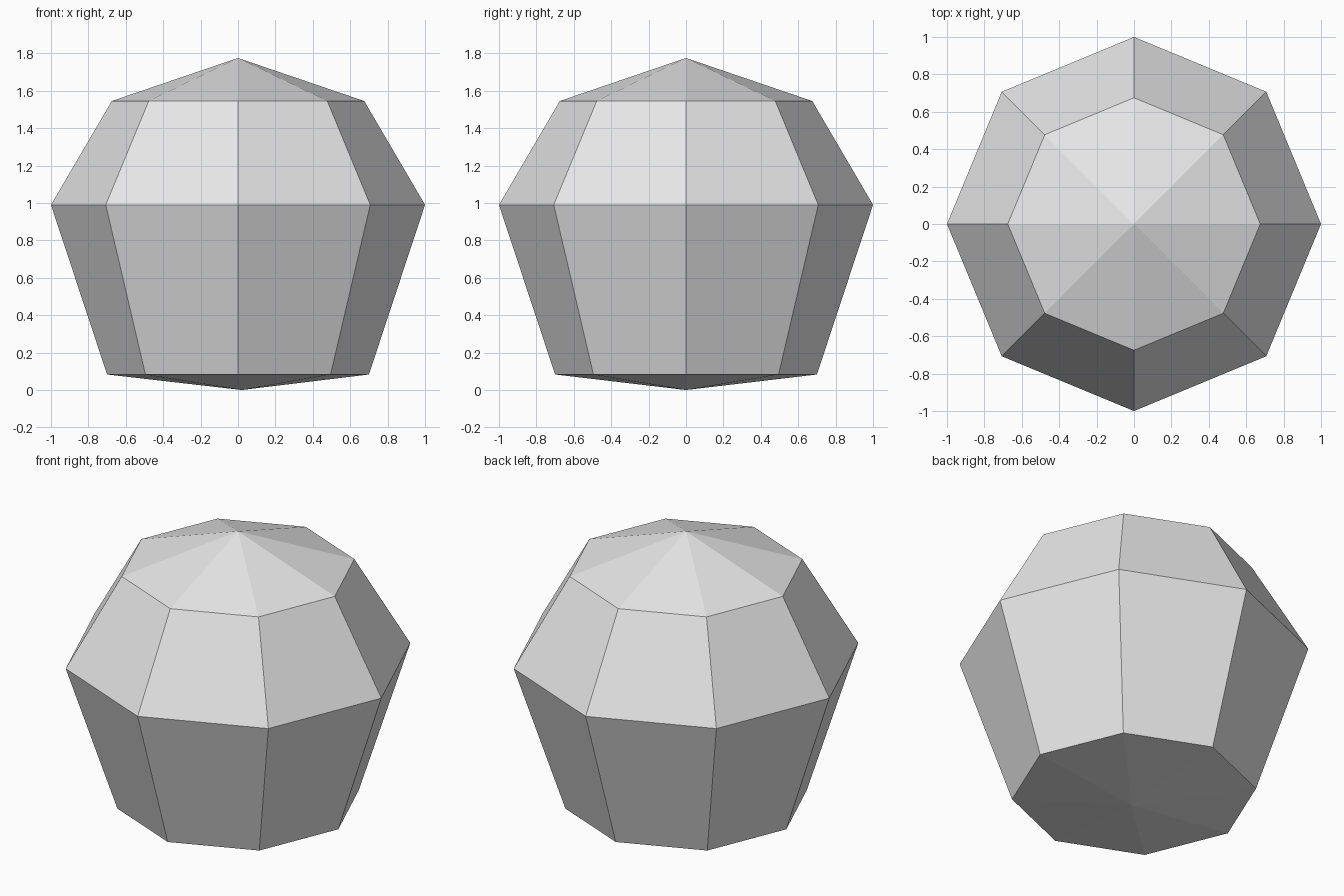
import bpy
import bmesh
from math import cos, sin, pi

cube = bpy.data.objects.get("Cube")
if cube:
    bpy.data.objects.remove(cube, do_unlink=True)

SIDES = 8
# (radius, height) of each ring, from the bottom up
RINGS = [(0.70, 0.083), (1.0, 0.99), (0.675, 1.545)]
TOP_HEIGHT = 1.775

# Plain light grey material
grey = bpy.data.materials.new("light_grey")
grey.use_nodes = True
color = (0.8, 0.8, 0.8, 1.0)
grey.diffuse_color = color
grey.node_tree.nodes["Principled BSDF"].inputs["Base Color"].default_value = color

# Rings of the faceted body
bm = bmesh.new()
rings = []
for radius, z in RINGS:
    rings.append([bm.verts.new((radius * cos(2 * pi * i / SIDES),
                                radius * sin(2 * pi * i / SIDES), z))
                  for i in range(SIDES)])
bottom = bm.verts.new((0.02, 0, 0))
top = bm.verts.new((0, 0, TOP_HEIGHT))

# Side panels between rings, closed by shallow cones
for i in range(SIDES):
    j = (i + 1) % SIDES
    for low, high in zip(rings, rings[1:]):
        bm.faces.new((low[i], low[j], high[j], high[i]))
    bm.faces.new((rings[-1][i], rings[-1][j], top))
    bm.faces.new((rings[0][j], rings[0][i], bottom))
bmesh.ops.recalc_face_normals(bm, faces=bm.faces)

mesh = bpy.data.meshes.new("faceted_body")
bm.to_mesh(mesh)
bm.free()
mesh.materials.append(grey)
body = bpy.data.objects.new("faceted_body", mesh)
bpy.context.collection.objects.link(body)
